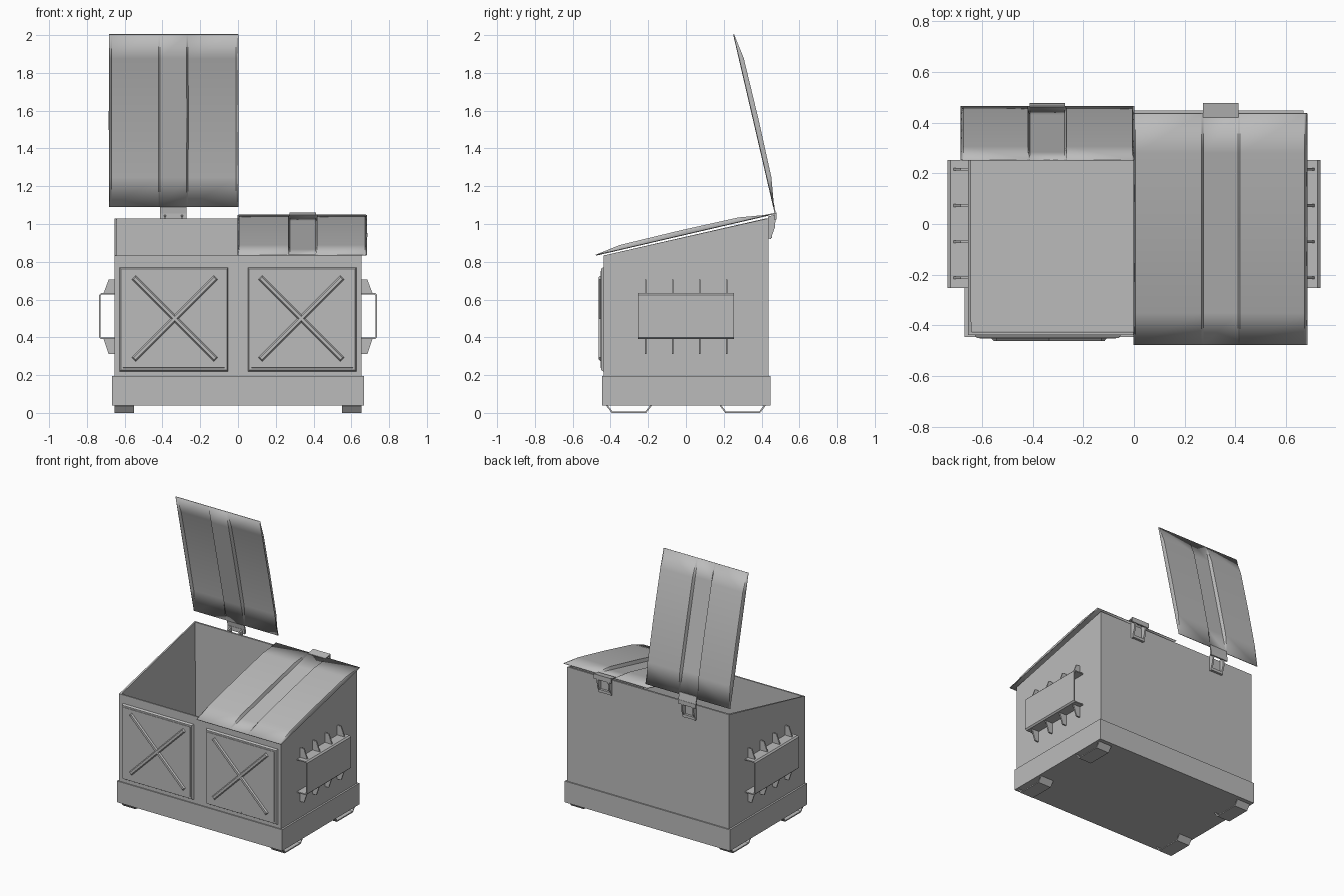
import bpy, bmesh, math
from mathutils import Matrix, Vector

if "Cube" in bpy.data.objects:
    bpy.data.objects.remove(bpy.data.objects["Cube"])

steel = bpy.data.materials.new("grey_steel")
steel.use_nodes = True
GREY = (0.5, 0.5, 0.5, 1)
steel.diffuse_color = GREY
steel.node_tree.nodes["Principled BSDF"].inputs["Base Color"].default_value = GREY


def finish(name, bm, mirror=False, thickness=0, offset=-1, smooth=False):
    bmesh.ops.recalc_face_normals(bm, faces=bm.faces)
    mesh = bpy.data.meshes.new(name)
    bm.to_mesh(mesh)
    bm.free()
    mesh.materials.append(steel)
    obj = bpy.data.objects.new(name, mesh)
    bpy.context.collection.objects.link(obj)
    if thickness:
        mod = obj.modifiers.new("thickness", "SOLIDIFY")
        mod.thickness, mod.offset, mod.use_even_offset = thickness, offset, True
    if mirror:
        obj.modifiers.new("mirror", "MIRROR").use_mirror_merge = False
    if smooth:
        bpy.ops.object.select_all(action="DESELECT")
        obj.select_set(True)
        bpy.context.view_layer.objects.active = obj
        bpy.ops.object.shade_smooth_by_angle(angle=math.radians(30))
    return obj


def prism(outline, axis, a, b, closed=True, caps=True):
    """Sweep a 2D outline along x (outline is y,z) or y (outline is x,z)."""
    bm = bmesh.new()
    def place(p, t):
        return (t, p[0], p[1]) if axis == "x" else (p[0], t, p[1])
    ends = [[bm.verts.new(place(p, t)) for p in outline] for t in (a, b)]
    n = len(outline)
    for i in range(n if closed else n - 1):
        j = (i + 1) % n
        bm.faces.new((ends[0][i], ends[0][j], ends[1][j], ends[1][i]))
    if closed and caps:
        for ring in ends:
            bm.faces.new(ring)
    return bm


def box(x0, x1, y0, y1, z0, z1):
    return prism([(y0, z0), (y1, z0), (y1, z1), (y0, z1)], "x", x0, x1)


def raised_plate(name, cx, cz, w, h, y_back, y_front, chamfer, angle=0):
    """Front plate whose outer face is smaller than its base."""
    bm = box(-w / 2, w / 2, y_front, y_back, -h / 2, h / 2)
    for v in bm.verts:
        if v.co.y < (y_back + y_front) / 2:
            v.co.x -= math.copysign(chamfer, v.co.x)
            v.co.z -= math.copysign(chamfer, v.co.z)
    bm.transform(Matrix.Translation((cx, 0, cz)) @ Matrix.Rotation(angle, 4, "Y"))
    return finish(name, bm, mirror=True)


# Open-topped tub with a sloping mouth
bm = prism([(-.437, .05), (.438, .05), (.438, 1.03), (-.437, .833)], "x", -.655, .655)
bm.normal_update()
top = max(bm.faces, key=lambda f: f.calc_center_median().z)
bmesh.ops.delete(bm, geom=[top], context="FACES_ONLY")
finish("tub", bm, thickness=.012)

# Rim following the slope
bm = bmesh.new()
corners = [(-.665, -.443, .842), (.665, -.443, .842), (.665, .453, 1.043), (-.665, .453, 1.043)]
face = bm.faces.new([bm.verts.new(c) for c in corners])
bmesh.ops.bevel(bm, geom=bm.verts[:], offset=.015, segments=1, affect="VERTICES")
face = bm.faces[:][0]
bmesh.ops.inset_region(bm, faces=[face], thickness=.022)
bmesh.ops.delete(bm, geom=[face], context="FACES")
finish("rim", bm, thickness=.012)

# Base band
finish("base_band", box(-.668, .668, -.445, .447, .04, .195))

# Front panels with crossed ribs
raised_plate("front_panel", .34, .495, .585, .56, -.43, -.45, .012)
raised_plate("front_panel_field", .34, .495, .545, .52, -.445, -.452, .004)
for name, sign in (("rising_rib", 1), ("falling_rib", -1)):
    raised_plate(name, .335, .5, .62, .034, -.448, -.462, .009, sign * math.pi / 4)

# Fork pockets: thin open sleeves on each side
c = .01
sleeve = [(.65, .39), (.735 - c, .39), (.735, .39 + c),
          (.735, .635 - c), (.735 - c, .635), (.65, .635)]
finish("fork_pocket", prism(sleeve, "y", -.253, .253, closed=False),
       mirror=True, thickness=.008)

# Gussets above and below the pockets
for i in range(4):
    y = -.213 + i * .143
    for name, z_near, z_far in (("upper_gusset", .633, .705), ("lower_gusset", .392, .312)):
        outline = [(.65, z_near), (.712, z_near), (.685, z_far), (.65, z_far)]
        finish(f"{name}_{i + 1}", prism(outline, "y", y - .005, y + .005), mirror=True)

# Bent strap feet
for name, y in (("front_foot", -.302), ("rear_foot", .3)):
    strap = [(y - .118, .04), (y - .09, .004), (y + .09, .004), (y + .118, .04)]
    finish(name, prism(strap, "x", .55, .655, closed=False), mirror=True,
           thickness=.008, offset=0)

# Lids: crowned sheet with a straight sunken channel down the middle
HINGE = Vector((0, .472, 1.055))
COLUMNS = [(0, 0), (.008, 1), (.265, 1), (.273, 0), (.412, 0), (.42, 1), (.672, 1), (.682, 0)]
ROWS = [(-.477, 0), (-.35, .022), (-.03, .025), (.28, .022), (.437, 0)]


def chord(y):
    return .835 + (y + .477) * .2318


def lid(name, side, opened):
    turn = (Matrix.Translation(HINGE) @ Matrix.Rotation(-math.pi / 2, 4, "X")
            @ Matrix.Translation(-HINGE)) if opened else Matrix()
    bm = bmesh.new()
    grid = [[bm.verts.new((side * x, y, chord(y) + rise * crown)) for x, crown in COLUMNS]
            for y, rise in ROWS]
    for r0, r1 in zip(grid, grid[1:]):
        for i in range(len(COLUMNS) - 1):
            ring = list(dict.fromkeys((r0[i], r0[i + 1], r1[i + 1], r1[i])))
            bm.faces.new(ring)
    bm.transform(turn)
    finish(name, bm, thickness=.005, offset=0, smooth=True)
    # Hinge tongue continuing the channel
    tongue = [(.42, chord(.42)), (.478, 1.052), (.478, 1.06), (.42, chord(.42) + .006)]
    bm = prism(tongue, "x", side * .272, side * .413)
    bm.transform(turn)
    finish(name + "_hinge_tongue", bm)


lid("closed_lid", 1, False)
lid("open_lid", -1, True)

# Hinge brackets on the back wall
for name, x in (("inner_hinge_ear", .29), ("outer_hinge_ear", .38)):
    ear = [(.435, .925), (.448, .92), (.47, .98), (.476, 1.05), (.435, 1.04)]
    finish(name, prism(ear, "x", x, x + .012), mirror=True)
finish("hinge_cross_plate", box(.29, .392, .435, .455, .925, .945), mirror=True)
finish("hinge_lip", box(.272, .413, .466, .478, 1.025, 1.055), mirror=True)
